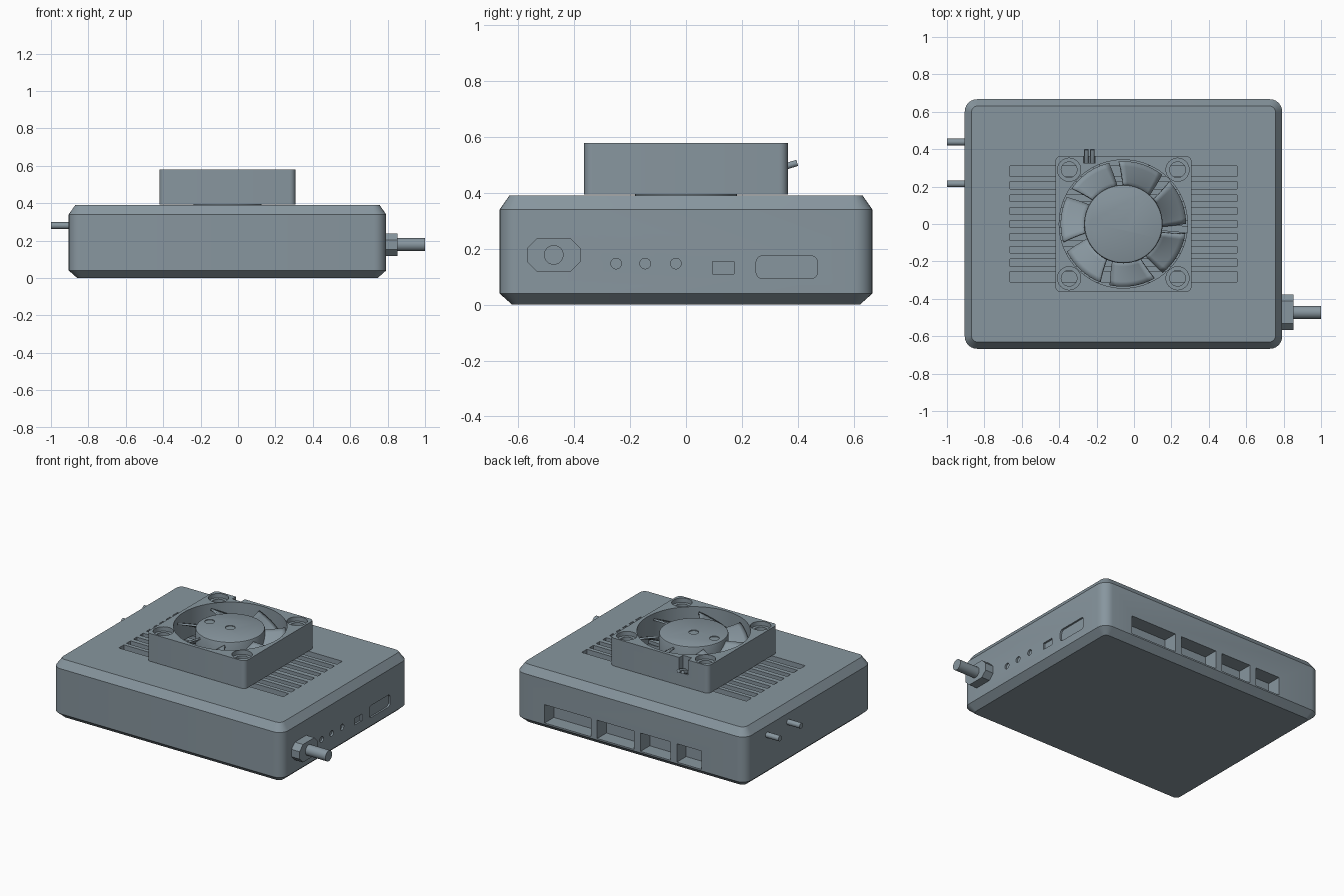
import bpy, bmesh, math
from mathutils import Vector

if "Cube" in bpy.data.objects:
    bpy.data.objects.remove(bpy.data.objects["Cube"])

AXIS = {'x': lambda u, v, w: (w, u, v), 'y': lambda u, v, w: (u, w, v), 'z': lambda u, v, w: (u, v, w)}


def circle(cx, cy, r, n=32):
    return [(cx + r * math.cos(2 * math.pi * i / n), cy + r * math.sin(2 * math.pi * i / n)) for i in range(n)]


def rrect(u0, u1, v0, v1, r, seg=6):
    pts = []
    for k, (cu, cv) in enumerate([(u1 - r, v1 - r), (u0 + r, v1 - r), (u0 + r, v0 + r), (u1 - r, v0 + r)]):
        for i in range(seg + 1):
            a = math.pi / 2 * (k + i / seg)
            pts.append((cu + r * math.cos(a), cv + r * math.sin(a)))
    return pts


def rect(u0, u1, v0, v1):
    return [(u0, v0), (u1, v0), (u1, v1), (u0, v1)]


def loft(bm, layers, axis='z'):
    """Closed solid through a list of (outline, height) layers."""
    rings = [[bm.verts.new(AXIS[axis](u, v, w)) for u, v in pts] for pts, w in layers]
    n = len(rings[0])
    for a, b in zip(rings, rings[1:]):
        for i in range(n):
            bm.faces.new((a[i], a[(i + 1) % n], b[(i + 1) % n], b[i]))
    bm.faces.new(rings[0][::-1])
    bm.faces.new(rings[-1])


def prism(bm, pts, lo, hi, axis='z'):
    loft(bm, [(pts, lo), (pts, hi)], axis)


def finish(bm, name):
    bmesh.ops.recalc_face_normals(bm, faces=bm.faces[:])
    me = bpy.data.meshes.new(name)
    bm.to_mesh(me)
    bm.free()
    ob = bpy.data.objects.new(name, me)
    bpy.context.collection.objects.link(ob)
    return ob


def solid(name, *prisms):
    bm = bmesh.new()
    for p in prisms:
        prism(bm, *p)
    return finish(bm, name)


def cut(ob, *prisms):
    cutter = solid("cutter", *prisms)
    cutter.hide_render = True
    m = ob.modifiers.new("cut", 'BOOLEAN')
    m.operation, m.solver, m.object = 'DIFFERENCE', 'EXACT', cutter
    bpy.context.view_layer.objects.active = ob
    bpy.ops.object.modifier_apply(modifier=m.name)
    bpy.data.objects.remove(cutter)


# Case with chamfered top and bottom
def outline(inset):
    return rrect(-0.905 + inset, 0.792 - inset, -0.667 + inset, 0.667 - inset, 0.065 - inset * 0.8)


bm = bmesh.new()
loft(bm, [(outline(0.045), 0), (outline(0), 0.04), (outline(0), 0.34), (outline(0.035), 0.39)])
case = finish(bm, "case")

# Vent slots, rear ports and side openings
slots = [(0, 0.018), (0.07, 0.018), (0.138, 0.018), (0.207, 0.021), (0.282, 0.027)]
slots += [(-y, h) for y, h in slots[1:]]
cut(case, *[(rect(-0.662, 0.552, y - h, y + h), 0.35, 0.45) for y, h in slots])
ports = [(0.234, 0.575), (-0.085, 0.187), (-0.354, -0.132), (-0.583, -0.4)]
cut(case, *[(rect(a, b, 0.05, 0.172), 0.57, 0.75, 'y') for a, b in ports])
cut(case, *[(circle(y, 0.147, 0.019, 24), 0.78, 0.85, 'x') for y in (-0.25, -0.146, -0.036)],
    (rect(0.094, 0.172, 0.11, 0.154), 0.78, 0.85, 'x'),
    (rrect(0.251, 0.47, 0.094, 0.174, 0.022), 0.78, 0.85, 'x'))

# Antenna connector and left-hand pins
solid("connector_nut", (rrect(-0.568, -0.378, 0.118, 0.237, 0.035, 1), 0.78, 0.852, 'x'))
solid("connector_shaft", (circle(-0.473, 0.178, 0.035), 0.84, 1.0, 'x'))
for i, y in enumerate((0.215, 0.438)):
    solid(f"side_pin_{i}", (circle(y, 0.28, 0.018, 20), -1.0, -0.89, 'x'))

# Fan frame with bore, counterbored screw holes and wire notch
FX = -0.057
frame = solid("fan_frame", (rrect(FX - 0.364, FX + 0.364, -0.364, 0.364, 0.03), 0.394, 0.579))
cut(frame, (circle(FX, 0, 0.343, 72), 0.3, 0.7))
corners = [(FX + sx * 0.29, sy * 0.29) for sx in (-1, 1) for sy in (-1, 1)]
cut(frame, *[(circle(x, y, 0.042), 0.3, 0.7) for x, y in corners])
cut(frame, *[(circle(x, y, 0.062), 0.55, 0.7) for x, y in corners])
cut(frame, (rect(-0.27, -0.205, 0.325, 0.45), 0.48, 0.7))

# Motor base and struts
solid("motor_base", (circle(FX, 0, 0.182, 48), 0.388, 0.425))
bm = bmesh.new()
for k in range(3):
    a = math.radians(115 + 120 * k)
    d, n = Vector((math.cos(a), math.sin(a))), Vector((-math.sin(a), math.cos(a))) * 0.018
    c = Vector((FX, 0))
    prism(bm, [tuple(c + d * r + n * s) for r, s in ((0.16, -1), (0.352, -1), (0.352, 1), (0.16, 1))], 0.398, 0.42)
finish(bm, "fan_struts")

# Hub with rounded rim and two small dimples
bm = bmesh.new()
loft(bm, [(circle(FX, 0, r, 64), z) for r, z in ((0.21, 0.43), (0.21, 0.56), (0.207, 0.567), (0.2, 0.57))])
hub = finish(bm, "fan_hub")
cut(hub, (circle(FX, 0, 0.03, 24), 0.565, 0.6), (circle(FX - 0.152, 0, 0.03, 24), 0.565, 0.6))

# Seven pitched blades
bm = bmesh.new()
NR, NA = 5, 8
for k in range(7):
    grid = []
    for i in range(NR + 1):
        t = i / NR
        r = 0.2 + 0.135 * t
        row = []
        for j in range(NA + 1):
            s = j / NA
            a = math.radians(69 + 360 / 7 * k + (s - 0.5) * 42 + 4 * t)
            z = 0.445 + 0.1 * s ** 1.1
            row.append(bm.verts.new((FX + r * math.cos(a), r * math.sin(a), z)))
        grid.append(row)
    for i in range(NR):
        for j in range(NA):
            bm.faces.new((grid[i][j], grid[i + 1][j], grid[i + 1][j + 1], grid[i][j + 1]))
blades = finish(bm, "fan_blades")
m = blades.modifiers.new("thickness", 'SOLIDIFY')
m.thickness, m.offset = 0.012, 0

# Fan wires leaving through the notch
for i, x in enumerate((-0.254, -0.222)):
    cu = bpy.data.curves.new(f"fan_wire_{i}", 'CURVE')
    cu.dimensions, cu.bevel_depth, cu.bevel_resolution, cu.use_fill_caps = '3D', 0.012, 3, True
    sp = cu.splines.new('BEZIER')
    path = [(x, 0.32, 0.48), (x, 0.365, 0.497), (x, 0.398, 0.507)]
    sp.bezier_points.add(len(path) - 1)
    for p, co in zip(sp.bezier_points, path):
        p.co = co
        p.handle_left_type = p.handle_right_type = 'AUTO'
    bpy.context.collection.objects.link(bpy.data.objects.new(f"fan_wire_{i}", cu))

# Slate colour, smooth shading with sharp edges kept
slate = bpy.data.materials.new("slate")
slate.diffuse_color = (0.245, 0.305, 0.345, 1)
slate.use_nodes = True
slate.node_tree.nodes["Principled BSDF"].inputs["Base Color"].default_value = slate.diffuse_color
for ob in bpy.context.scene.objects:
    ob.data.materials.append(slate)
    ob.select_set(ob.type == 'MESH')
bpy.context.view_layer.objects.active = case
bpy.ops.object.shade_smooth_by_angle(angle=math.radians(30))
